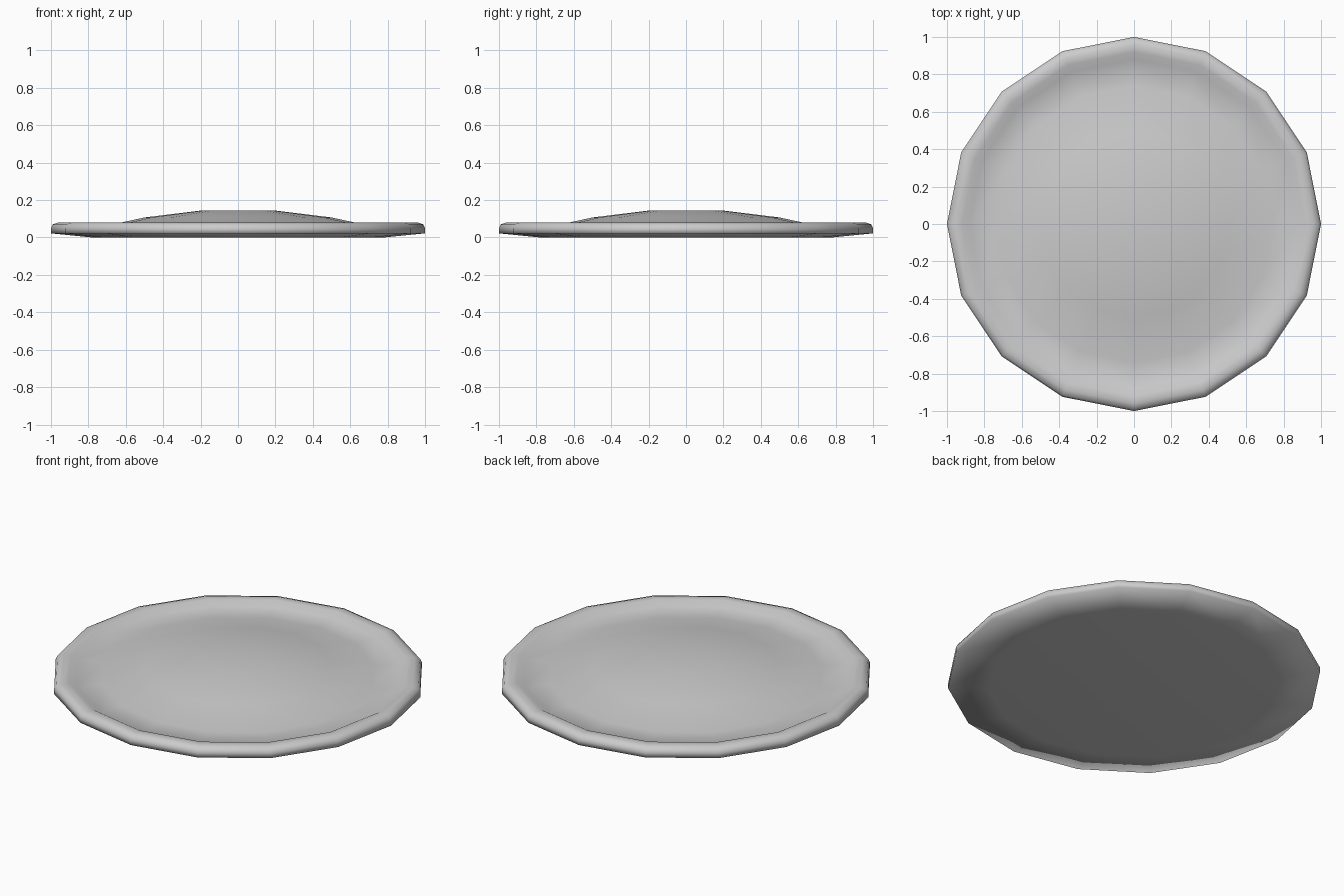
import bpy, bmesh, math

if "Cube" in bpy.data.objects:
    bpy.data.objects.remove(bpy.data.objects["Cube"])

SIDES = 16
# (radius, height) from the domed centre, over the rolled rim, to the flat base
PROFILE = [(0.19, 0.145), (0.5, 0.107), (0.74, 0.055), (0.88, 0.056), (0.92, 0.079),
           (0.96, 0.08), (0.99, 0.07), (1.0, 0.05), (1.0, 0.022), (0.78, 0.0)]

# domed dish: rings of the profile bridged with quads, capped top and bottom
bm = bmesh.new()
rings = []
for r, z in PROFILE:
    rings.append([bm.verts.new((r * math.cos(2 * math.pi * i / SIDES),
                                r * math.sin(2 * math.pi * i / SIDES), z))
                  for i in range(SIDES)])
for a, b in zip(rings, rings[1:]):
    for i in range(SIDES):
        j = (i + 1) % SIDES
        bm.faces.new((a[i], b[i], b[j], a[j]))
bm.faces.new(rings[0])
bm.faces.new(rings[-1][::-1])
bmesh.ops.recalc_face_normals(bm, faces=bm.faces)
for f in bm.faces:
    f.smooth = True
mesh = bpy.data.meshes.new("domed_dish")
bm.to_mesh(mesh)
bm.free()
dish = bpy.data.objects.new("domed_dish", mesh)
bpy.context.collection.objects.link(dish)
